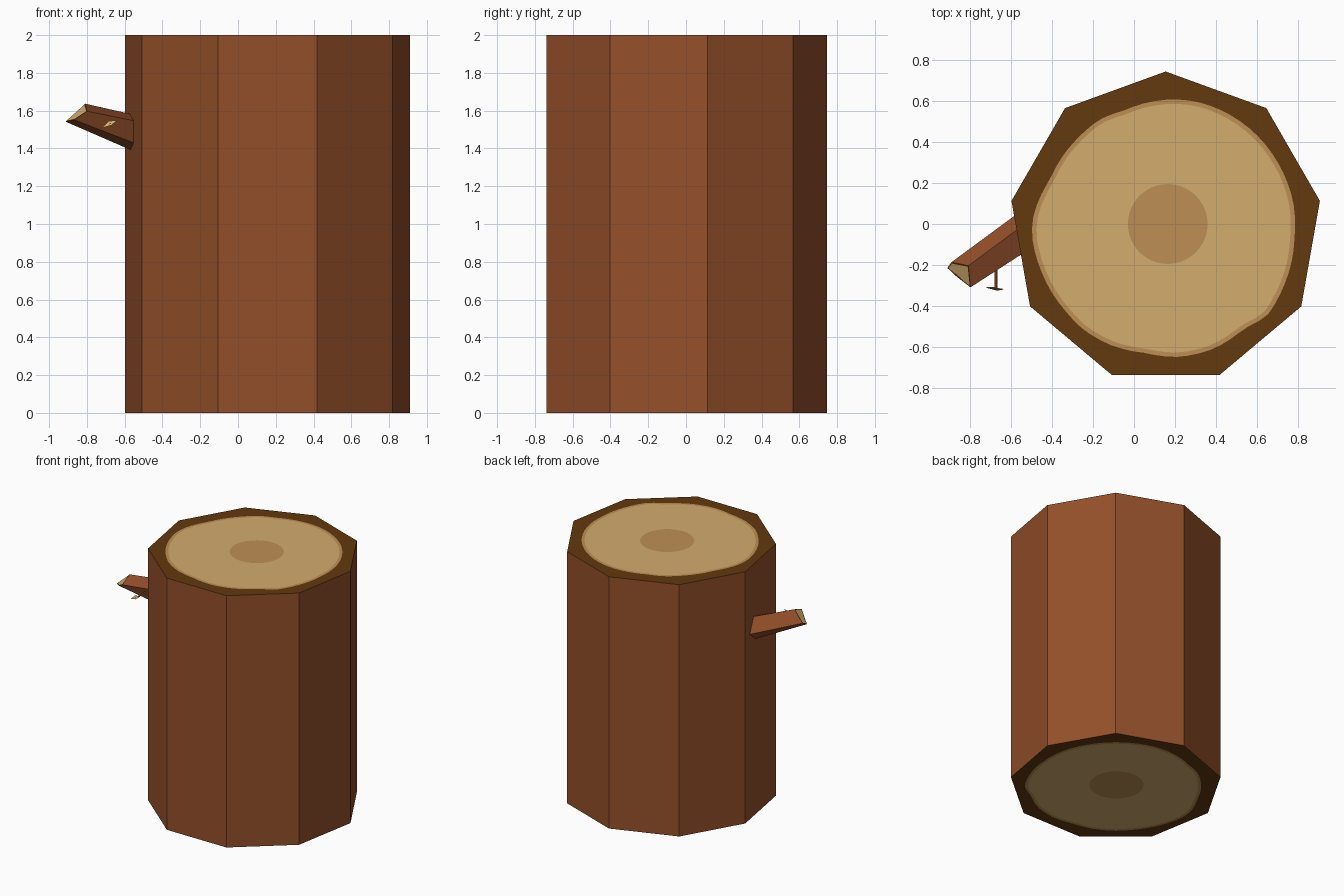
import bpy, bmesh, math
from mathutils import Vector

if "Cube" in bpy.data.objects:
    bpy.data.objects.remove(bpy.data.objects["Cube"])


def mat(name, rgb):
    m = bpy.data.materials.new(name)
    lin = [((c / 255 + 0.055) / 1.055) ** 2.4 for c in rgb]
    m.diffuse_color = (*lin, 1)
    m.use_nodes = True
    m.node_tree.nodes["Principled BSDF"].inputs["Base Color"].default_value = m.diffuse_color
    return m


BARK, BARK_END, RIM, PALE = range(4)
MATS = [mat("bark", (148, 79, 42)), mat("bark_end", (99, 56, 15)),
        mat("growth_ring", (190, 143, 84)), mat("pale_wood", (212, 173, 111))]


def finish(bm, name):
    bmesh.ops.recalc_face_normals(bm, faces=bm.faces)
    me = bpy.data.meshes.new(name)
    bm.to_mesh(me)
    bm.free()
    for m in MATS:
        me.materials.append(m)
    ob = bpy.data.objects.new(name, me)
    bpy.context.collection.objects.link(ob)
    return ob


def bridge(bm, a, b, material):
    n = len(a)
    for i in range(n):
        j = (i + 1) % n
        bm.faces.new((a[i], a[j], b[j], b[i])).material_index = material


# Log: nine-sided trunk, cut ends drawn as coplanar rings
CX, CY, R, N = 0.155, -0.02, 0.766, 72
outline = [(.2, .61), (.03, .585), (-.05, .555), (-.17, .51), (-.265, .43), (-.41, .22),
           (-.49, .05), (-.5, -.05), (-.45, -.24), (-.34, -.42), (-.255, -.51), (-.12, -.59),
           (.05, -.63), (.22, -.65), (.39, -.61), (.54, -.51), (.65, -.45), (.73, -.31),
           (.785, -.07), (.78, .1), (.71, .29), (.585, .45), (.44, .55), (.32, .595)]
polar = sorted((math.atan2(y - CY, x - CX) % math.tau, math.hypot(x - CX, y - CY))
               for x, y in outline)
polar = [(polar[-1][0] - math.tau, polar[-1][1])] + polar + [(polar[0][0] + math.tau, polar[0][1])]


def wobble(a):
    a %= math.tau
    for (a0, r0), (a1, r1) in zip(polar, polar[1:]):
        if a0 <= a <= a1:
            return r0 + (r1 - r0) * (a - a0) / (a1 - a0)


def polygon(a):
    phi = (math.degrees(a) - 90 + 1e-6) % 40
    return R * math.cos(math.radians(20)) / math.cos(math.radians(phi - 20))


angles = [math.pi / 2 + math.tau * i / N for i in range(N)]
bm = bmesh.new()


def ring(radius, z, cx=CX, cy=CY):
    return [bm.verts.new((cx + radius(a) * math.cos(a), cy + radius(a) * math.sin(a), z))
            for a in angles]


edges = []
for z in (0, 2):
    outer = ring(polygon, z)
    rim = ring(wobble, z)
    wood = ring(lambda a: wobble(a) * 0.966, z)
    heart = ring(lambda a: 0.195, z, 0.165, 0)
    bridge(bm, outer, rim, BARK_END)
    bridge(bm, rim, wood, RIM)
    bridge(bm, wood, heart, PALE)
    bm.faces.new(heart).material_index = RIM
    edges.append(outer)
bridge(bm, edges[0], edges[1], BARK)
finish(bm, "log")

# Branch stub: five-sided, tapering, cut at a slant
tip = [(-.893, -.187, 1.555), (-.81, -.204, 1.637), (-.80, -.31, 1.597),
       (-.868, -.257, 1.552), (-.913, -.215, 1.542)]
root = [(-.585, .04, 1.47), (-.575, -.03, 1.584), (-.553, -.15, 1.547),
        (-.553, -.15, 1.43), (-.57, -.06, 1.393)]
bm = bmesh.new()
vt = [bm.verts.new(p) for p in tip]
vr = [bm.verts.new(Vector(r) + (Vector(r) - Vector(t)) * 0.15) for r, t in zip(root, tip)]
bridge(bm, vr, vt, BARK)
bm.faces.new(vr).material_index = BARK
end = bm.faces.new(vt)
end.material_index = PALE
bm.normal_update()
res = bmesh.ops.inset_region(bm, faces=[end], thickness=0.008)
for f in res["faces"]:
    f.material_index = BARK_END
finish(bm, "branch_stub")

# Twig: thin stem pointing to the front
bm = bmesh.new()
stem = [[bm.verts.new((-.675 + dx, y, 1.53 + dz))
         for dx, dz in ((-.008, 0), (0, -.006), (.008, 0), (0, .006))] for y in (-.2, -.318)]
bridge(bm, stem[0], stem[1], BARK)
for s in stem:
    bm.faces.new(s).material_index = BARK
finish(bm, "twig")

# Twig end: small pale slanted plate
bm = bmesh.new()
pts = [(-.722, -.312, 1.508), (-.67, -.326, 1.523), (-.638, -.321, 1.549), (-.685, -.312, 1.545)]
front = [bm.verts.new(p) for p in pts]
back = [bm.verts.new((x, y + 0.003, z)) for x, y, z in pts]
bridge(bm, front, back, PALE)
for s in (front, back):
    bm.faces.new(s).material_index = PALE
finish(bm, "twig_end")
